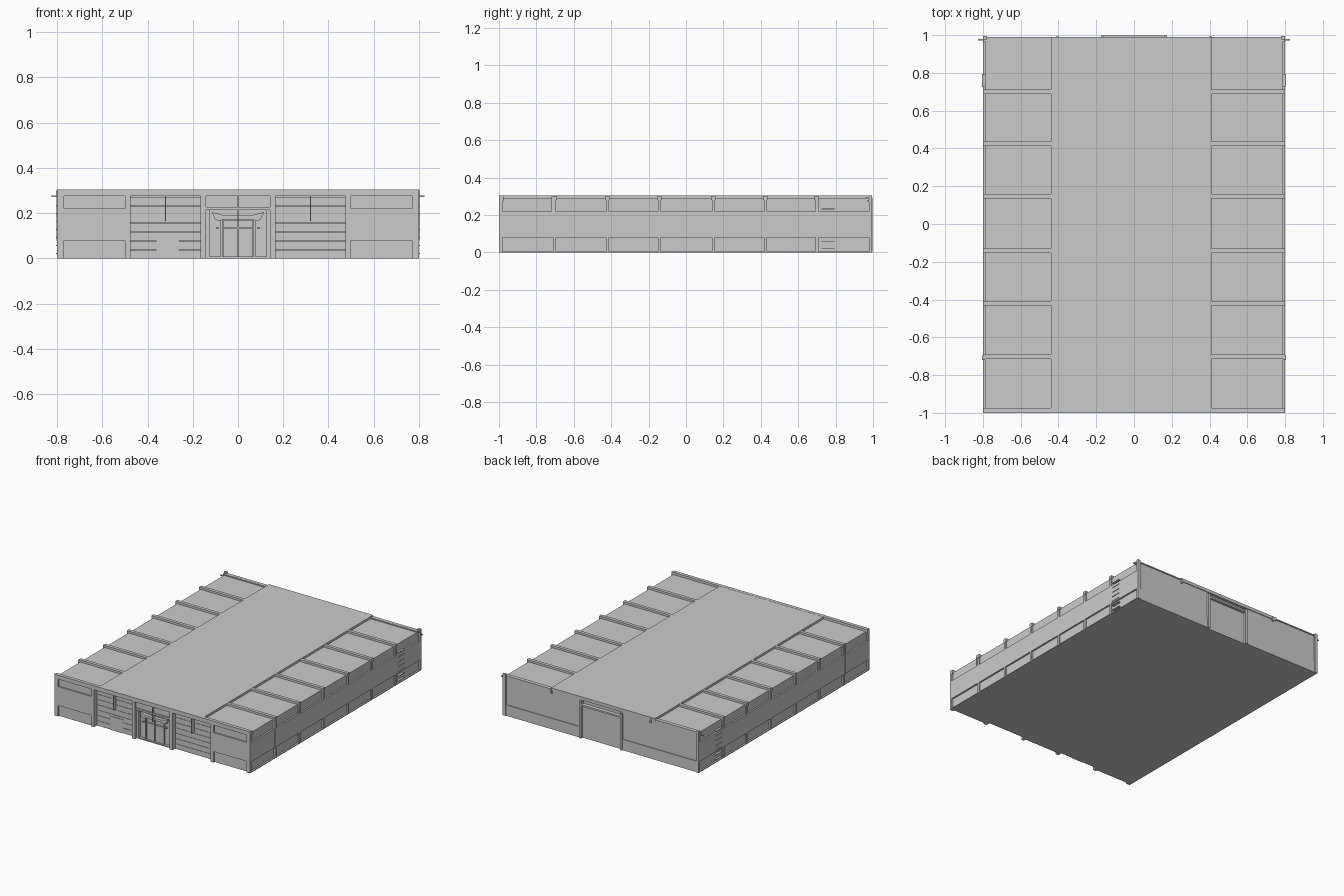
import bpy, bmesh
from mathutils import Matrix, Vector


def boxes(name, items):
    """One object made of boxes given as (x0, x1, y0, y1, z0, z1)."""
    bm = bmesh.new()
    for x0, x1, y0, y1, z0, z1 in items:
        m = Matrix.Translation(((x0 + x1) / 2, (y0 + y1) / 2, (z0 + z1) / 2)) @ \
            Matrix.Diagonal((abs(x1 - x0), y1 - y0, z1 - z0, 1))
        bmesh.ops.create_cube(bm, size=1, matrix=m)
    me = bpy.data.meshes.new(name)
    bm.to_mesh(me)
    bm.free()
    ob = bpy.data.objects.new(name, me)
    bpy.context.collection.objects.link(ob)
    return ob


def both(items):
    """Add the copies mirrored in x."""
    return items + [(-b, -a, *r) for a, b, *r in items]


def plate(name, pts, y0, y1):
    """Flat x-z outline extruded along y."""
    bm = bmesh.new()
    f = bm.faces.new([bm.verts.new((x, y0, z)) for x, z in pts])
    g = bmesh.ops.extrude_face_region(bm, geom=[f])
    bmesh.ops.translate(bm, vec=Vector((0, y1 - y0, 0)),
                        verts=[v for v in g["geom"] if isinstance(v, bmesh.types.BMVert)])
    bmesh.ops.recalc_face_normals(bm, faces=bm.faces)
    me = bpy.data.meshes.new(name)
    bm.to_mesh(me)
    bm.free()
    bpy.context.collection.objects.link(bpy.data.objects.new(name, me))


TOP, W, IN = 0.305, 0.80, 0.788
bays = [-0.703, -0.42, -0.142, 0.147, 0.425, 0.70]

# Main volume: its faces act as the recessed window and roof panels
boxes("hall_core", [(-IN, IN, -0.96, 0.97, 0, 0.288)])

# Raised centre strip of the roof and the cross beams of the side bays
boxes("roof_centre", [(-0.44, 0.41, -0.976, 0.99, 0.28, TOP - 0.001)])
boxes("roof_beams", [(x0, x1, y - 0.012, y + 0.012, 0.28, TOP - 0.002)
                     for y in bays for x0, x1 in ((-W, -0.44), (0.41, W))])

# Long side walls: middle band, sill and ribs between windows
boxes("side_wall_bands", both([(IN - 0.01, W, -1, 0.99, 0.08, 0.22),
                               (IN - 0.01, W, -1, 0.99, 0, 0.006)]))
boxes("side_ribs", both([(IN - 0.01, W - 0.001, y - 0.008, y + 0.008, 0, TOP - 0.002)
                         for y in bays]))
boxes("corner_posts", both([(0.77, W, -1, -0.982, 0, TOP - 0.001),
                            (IN - 0.01, W, 0.978, 0.995, 0, TOP)]))

# Front: fascia, piers, walls and recessed windows of the corner bays
boxes("front_fascia", [(-W, W, -1, -0.975, 0.275, TOP),
                       (-IN, IN, -0.976, -0.95, 0.275, 0.288)])
boxes("front_piers", both([(0.475, 0.50, -1, -0.95, 0, 0.28),
                           (0.142, 0.165, -1, -0.95, 0, 0.28)]))
boxes("front_corner_walls", both([(0.49, W, -0.999, -0.95, 0.08, 0.22)]))
boxes("front_windows", both([(0.49, IN, -0.988, -0.95, 0, 0.28)]))

# Side gates with shallow shutter slats
slats = []
for i in range(7):
    z = 0.039 * i
    slats.append((0.165, 0.475, -0.967, -0.95, z, z + 0.037))
boxes("shutter_gates", both(slats))
boxes("wicket_door", [(-0.36, -0.26, -0.971, -0.95, 0, 0.10)])
boxes("gate_fins", [(x - 0.002, x + 0.002, -1, -0.955, 0.165, 0.275)
                    for x in (-0.32, 0, 0.32)])

# Central entrance: transom, frame, door leaves and shaped canopy
boxes("entrance_frame", [(-0.145, 0.145, -0.985, -0.95, 0.228, 0.28),
                         (-0.145, 0.145, -0.995, -0.95, 0.215, 0.228),
                         (-0.142, -0.125, -0.98, -0.95, 0, 0.215),
                         (0.125, 0.142, -0.98, -0.95, 0, 0.215),
                         (-0.145, 0.145, -0.98, -0.95, 0, 0.008)])
boxes("entrance_doors", both([(0.003, 0.066, -0.968, -0.95, 0.008, 0.132),
                              (0.003, 0.066, -0.968, -0.95, 0.137, 0.168),
                              (0.068, 0.078, -0.974, -0.95, 0, 0.172),
                              (0.085, 0.097, -0.98, -0.96, 0.13, 0.137)]))
plate("entrance_canopy", [(-0.115, 0.205), (-0.06, 0.19), (0.06, 0.19), (0.115, 0.205),
                          (0.10, 0.17), (0.078, 0.165), (0.068, 0.172), (-0.068, 0.172),
                          (-0.078, 0.165), (-0.10, 0.17)], -0.985, -0.95)

# Back: wall halves with plinth, recessed gate and frame
boxes("back_walls", both([(0.165, IN, 0.96, 0.985, 0, 0.295),
                          (0.165, IN, 0.96, 0.99, 0, 0.08)]))
boxes("back_gate", [(-0.165, 0.165, 0.96, 0.98, 0, 0.245)])
boxes("back_gate_frame", both([(0.158, 0.176, 0.96, 0.998, 0, 0.27)]) +
      [(-0.176, 0.176, 0.96, 0.998, 0.238, 0.25)])
boxes("back_fascia", [(-W, W, 0.965, 0.99, 0.288, 0.296)])
boxes("back_brackets", both([(0.40, 0.41, 0.98, 0.996, 0.265, 0.295)]))

# Small fittings: downpipe, wall rungs and corner spouts
boxes("downpipes", both([(IN, W + 0.003, -0.718, -0.712, 0.08, 0.30),
                         (IN, W + 0.004, -0.72, -0.695, 0.275, 0.30)]))
boxes("wall_rungs", both([(IN, W + 0.004, 0.725, 0.795, z, z + 0.004)
                          for z in [0.02 + 0.035 * i for i in range(7)]]))
boxes("corner_spouts", both([(0.78, 0.825, 0.971, 0.979, 0.271, 0.279)]))
